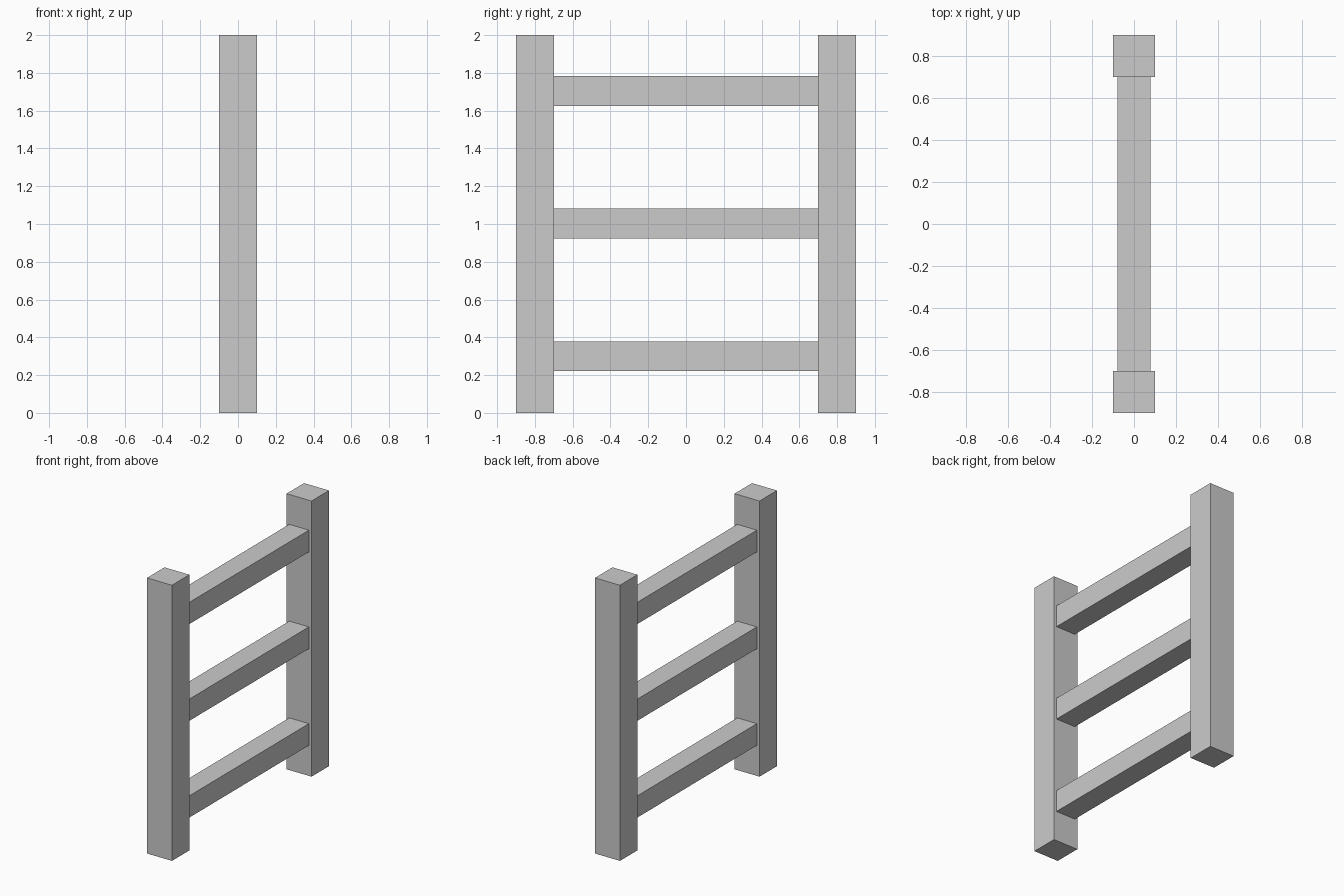
import bpy

if "Cube" in bpy.data.objects:
    bpy.data.objects.remove(bpy.data.objects["Cube"])


def box(name, size, center):
    """Add a box of the given full size at the given center."""
    bpy.ops.mesh.primitive_cube_add(size=1, location=center)
    obj = bpy.context.object
    obj.name = name
    obj.scale = size
    bpy.ops.object.transform_apply(location=False, rotation=False, scale=True)
    return obj


HEIGHT = 2.0
POST = 0.2       # square post width
POST_Y = 0.8     # post center distance from the middle
RUNG = 0.158     # square rung thickness

# Two upright posts
for side, name in ((-1, "front_post"), (1, "back_post")):
    box(name, (POST, POST, HEIGHT), (0, side * POST_Y, HEIGHT / 2))

# Three rungs spanning between the inner faces of the posts
rung_length = 2 * POST_Y - POST
for name, z in (("lower_rung", 0.30), ("middle_rung", 1.002), ("upper_rung", 1.704)):
    box(name, (RUNG, rung_length, RUNG), (0, 0, z))
